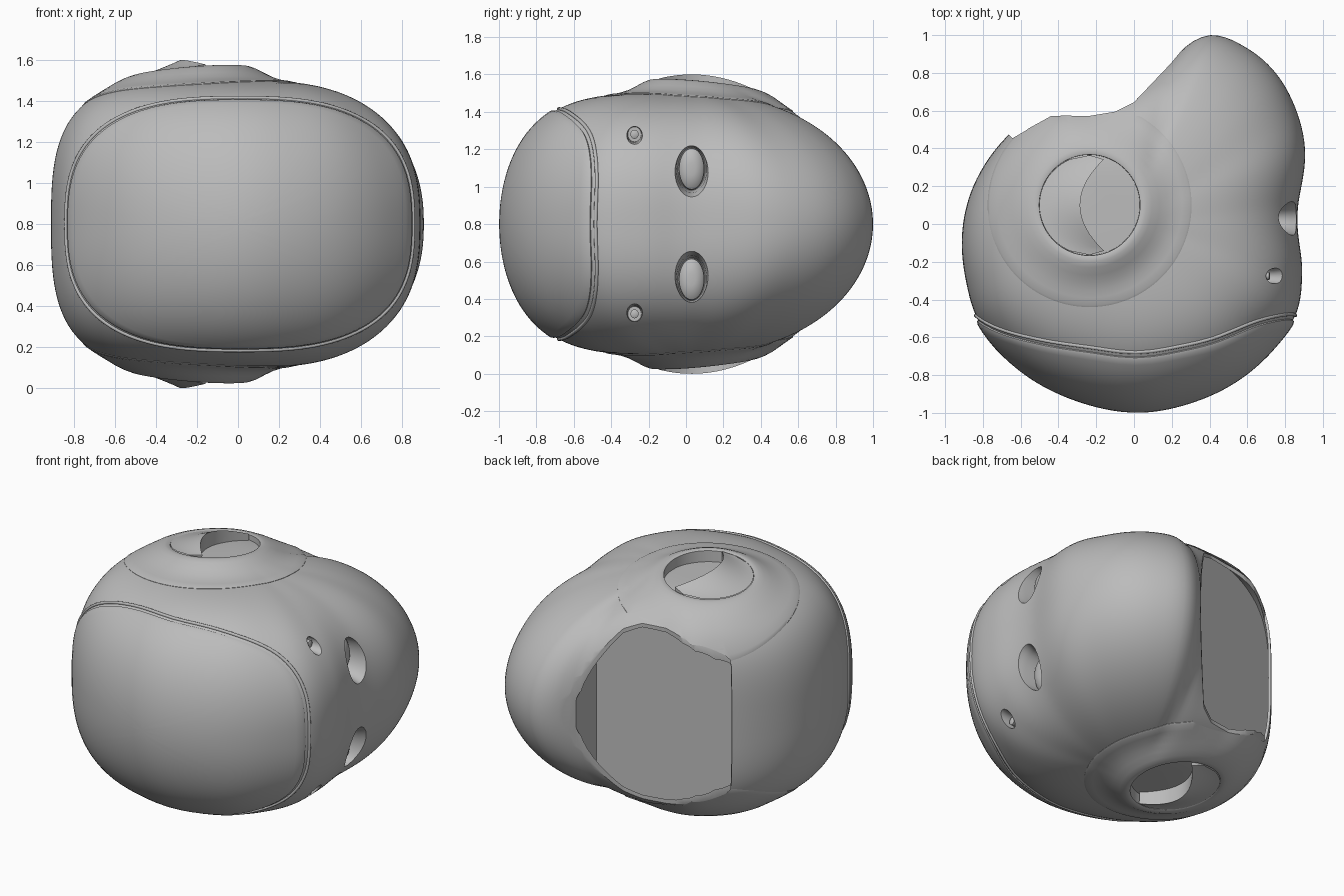
import bpy, bmesh, math
from mathutils import Vector
from mathutils.bvhtree import BVHTree

if "Cube" in bpy.data.objects:
    bpy.data.objects.remove(bpy.data.objects["Cube"])

grey = bpy.data.materials.new("plain grey")
grey.use_nodes = True
COL = (0.5, 0.5, 0.5, 1)
grey.diffuse_color = COL
grey.node_tree.nodes["Principled BSDF"].inputs["Base Color"].default_value = COL

MID, H = 0.8, 0.7

# Plan outline of the shell: x, y, and the two exponents of the vertical section
PLAN = [(0.03, -0.985, 4, 2), (0.3, -0.935, 4, 2), (0.55, -0.815, 3.9, 2.1), (0.74, -0.645, 3.5, 2.2),
        (0.86, -0.47, 3, 2.4), (0.89, -0.25, 2.6, 2.6), (0.868, -0.04, 2.6, 2.6),
        (0.872, 0.12, 2.5, 2.5), (0.905, 0.4, 2.3, 2.3), (0.86, 0.6, 2.2, 2.1), (0.75, 0.8, 2.2, 2),
        (0.6, 0.93, 2.2, 2), (0.42, 1.0, 2.2, 2), (0.3, 0.96, 2.2, 2.1), (0.19, 0.86, 2.5, 2.5),
        (0.01, 0.755, 3.3, 3.3), (-0.25, 0.68, 3.8, 3.8), (-0.47, 0.625, 4, 4), (-0.63, 0.505, 4, 4),
        (-0.76, 0.36, 4.2, 3.6), (-0.87, 0.15, 4.4, 3.2), (-0.91, -0.05, 4.5, 3),
        (-0.89, -0.3, 4.5, 2.9), (-0.82, -0.52, 4.4, 2.6), (-0.6, -0.765, 4.2, 2.3), (-0.3, -0.925, 4, 2.1)]
KEYS = sorted((math.atan2(y, x) % math.tau, math.hypot(x, y), n, m) for x, y, n, m in PLAN)


def plan(angle):
    """Smooth periodic radius and section exponents for a plan angle."""
    m = len(KEYS)
    a = angle % math.tau
    i = max((k for k in range(m) if KEYS[k][0] <= a), default=-1)
    p = [(KEYS[j % m][0] + math.tau * (j // m), *KEYS[j % m][1:]) for j in range(i - 1, i + 3)]
    h = p[2][0] - p[1][0]
    s = (a - p[1][0]) / h
    out = []
    for c in (1, 2, 3):
        d0 = (p[2][c] - p[0][c]) / (p[2][0] - p[0][0]) * h
        d1 = (p[3][c] - p[1][c]) / (p[3][0] - p[1][0]) * h
        out.append((2*s**3 - 3*s*s + 1) * p[1][c] + (s**3 - 2*s*s + s) * d0
                   + (3*s*s - 2*s**3) * p[2][c] + (s**3 - s*s) * d1)
    return out


def height(x, y):
    """Shell height above the middle plane."""
    R, n, m = plan(math.atan2(y, x))
    return H * max(0, 1 - (math.hypot(x, y) / R) ** n) ** (1 / m)


def rings_to_bmesh(rings, start=None, end=None):
    """Skin closed rings of points, with optional centre points at the ends."""
    bm = bmesh.new()
    vs = [[bm.verts.new(p) for p in ring] for ring in rings]
    N = len(rings[0])
    for a, b in zip(vs, vs[1:]):
        for j in range(N):
            bm.faces.new((a[j], a[(j+1) % N], b[(j+1) % N], b[j]))
    for pole, ring in ((start, vs[0]), (end, vs[-1])):
        if pole is not None:
            c = bm.verts.new(pole)
            for j in range(N):
                bm.faces.new((c, ring[j], ring[(j+1) % N]))
    bmesh.ops.recalc_face_normals(bm, faces=bm.faces)
    return bm


def make(name, bm, smooth=True):
    me = bpy.data.meshes.new(name)
    bm.to_mesh(me)
    ob = bpy.data.objects.new(name, me)
    bpy.context.collection.objects.link(ob)
    me.materials.append(grey)
    if smooth:
        shade(ob)
    return ob


def shade(ob):
    bpy.ops.object.select_all(action='DESELECT')
    ob.select_set(True)
    bpy.context.view_layer.objects.active = ob
    bpy.ops.object.shade_smooth_by_angle(angle=math.radians(35))


def shell_mesh(scale=1.0, N=180, M=80):
    rings = []
    for i in range(1, M):
        f = -math.pi/2 + math.pi * i / M
        ring = []
        for j in range(N):
            a = math.tau * j / N
            R, n, m = plan(a)
            r = R * scale * math.cos(f) ** (2/n)
            z = H * scale * math.copysign(abs(math.sin(f)) ** (2/m), f)
            ring.append((r * math.cos(a), r * math.sin(a), MID + z))
        rings.append(ring)
    return rings_to_bmesh(rings, (0, 0, MID - H*scale), (0, 0, MID + H*scale))


def cut(ob, bm):
    """Subtract a mesh from an object and drop the cutter."""
    cutter = make("cutter", bm, False)
    cutter.hide_render = True
    mod = ob.modifiers.new("cut", 'BOOLEAN')
    mod.operation, mod.solver, mod.object = 'DIFFERENCE', 'EXACT', cutter
    dg = bpy.context.evaluated_depsgraph_get()
    ob.data = bpy.data.meshes.new_from_object(ob.evaluated_get(dg))
    ob.modifiers.clear()
    bpy.data.objects.remove(cutter)


def half(bm, co, no, cap=True):
    """Keep the side the normal points to."""
    g = bm.verts[:] + bm.edges[:] + bm.faces[:]
    res = bmesh.ops.bisect_plane(bm, geom=g, plane_co=co, plane_no=no, clear_inner=True)
    if cap:
        edges = [e for e in res["geom_cut"] if isinstance(e, bmesh.types.BMEdge)]
        bmesh.ops.contextual_create(bm, geom=edges)


# Shell with a neck opening, a recessed neck plate and vents
bm = shell_mesh()
tree = BVHTree.FromBMesh(bm)
shell = make("helmet_shell", bm, False)

NECK = [(0.32, 1.0), (0.195, 0.85), (0.0, 0.645), (-0.1, 0.595), (-0.25, 0.57), (-0.38, 0.575), (-0.46, 0.56),
        (-0.56, 0.505), (-0.635, 0.445), (-0.72, 0.53), (-0.7, 0.9), (-0.5, 1.2), (0.32, 1.2)]
cavity = shell_mesh(0.98, 120, 50)
half(cavity, (-0.25, 0.5, 0), (-0.26, 0.965, 0))
half(cavity, (0.21, 0.627, 0), (-0.99, -0.05, 0))
cut(shell, cavity)
cut(shell, rings_to_bmesh([[(x, y, z) for x, y in NECK] for z in (-0.2, 1.8)],
                          (-0.3, 0.8, -0.2), (-0.3, 0.8, 1.8)))


def oval(y, z, ry, rz, sections, N=40):
    """Oval solid along x; sections are (x, size)."""
    rings = [[(x, y + ry*s*math.cos(math.tau*j/N), z + rz*s*math.sin(math.tau*j/N))
              for j in range(N)] for x, s in sections]
    return rings_to_bmesh(rings, (sections[0][0], y, z), (sections[-1][0], y, z))


for side in (-1, 1):
    cut(shell, oval(0.03, MID + side*0.295, 0.085, 0.135, [(0.70, 0.85), (0.80, 0.95), (0.83, 1.03), (1.0, 1.5)]))
    cut(shell, oval(-0.275, MID + side*0.48, 0.045, 0.05, [(0.67, 0.8), (0.74, 0.9), (0.9, 1.5)]))
    make("vent_plug", oval(0.03, MID + side*0.295, 0.07, 0.115, [(0.69, 1), (0.735, 0.95), (0.755, 0.7), (0.762, 0.3)]))
    make("small_vent_pin", oval(-0.275, MID + side*0.48, 0.022, 0.024, [(0.66, 1), (0.715, 1), (0.72, 0.6)], 20))
shade(shell)


# Visor laid over the front of the shell
def front_hit(rho, t):
    c, s = math.cos(t), math.sin(t)
    x = 0.008 + 0.835 * rho * math.copysign(abs(c) ** 0.74, c)
    z = MID + 0.603 * rho * math.copysign(abs(s) ** 0.74, s)
    co, no, _, _ = tree.ray_cast(Vector((x, -3, z)), Vector((0, 1, 0)))
    return co, no


S = 128
angles = [math.tau * j / S for j in range(S)]
rings = []
for rho, lift in [(k/24, 0.014) for k in range(1, 24)] + [(0.985, 0.014), (0.997, 0.008), (1, -0.03)]:
    ring = []
    for t in angles:
        co, no = front_hit(rho, t)
        ring.append(co + no * lift)
    rings.append(ring)
co, no = front_hit(0, 0)
make("visor", rings_to_bmesh(rings, co + no*0.014))

# Raised seal that runs around the visor
edge = [front_hit(1, t) for t in angles]
cu = bpy.data.curves.new("visor_seal", 'CURVE')
cu.dimensions = '3D'
cu.bevel_depth, cu.bevel_resolution = 0.01, 3
sp = cu.splines.new('POLY')
sp.points.add(S - 1)
sp.use_cyclic_u = True
for j, (co, no) in enumerate(edge):
    along = edge[(j+1) % S][0] - edge[j-1][0]
    out = along.cross(no).normalized()
    if out.dot(co - Vector((0, co.y, MID))) < 0:
        out.negate()
    p = tree.find_nearest(co + out * 0.025)[0]
    sp.points[j].co = (*p, 1)
seal = bpy.data.objects.new("visor_seal", cu)
bpy.context.collection.objects.link(seal)
cu.materials.append(grey)

# Ear pods: flared dish, recessed hub and a curved scoop, mirrored top and bottom
CX, CY = -0.235, 0.10


def hub(x, y):
    """Tilted plane of the hub edge, above the middle plane."""
    return 0.74 + 0.085 * (x - CX) - 0.10 * (y - CY)


POD = [(0.54, 0, -0.02), (0.54, 0, 0.002), (0.53, 0, 0.006), (0.49, 0.01, 0.006), (0.45, 0.06, 0.006),
       (0.41, 0.18, 0.006), (0.37, 0.42, 0.005), (0.33, 0.78, 0), (0.30, 0.96, 0), (0.275, 1, 0),
       (0.267, 1, -0.004), (0.265, 1, -0.075)]
for name, side in (("upper", 1), ("lower", -1)):
    rings = []
    for r, w, lift in POD:
        ring = []
        for t in angles:
            x, y = CX + r*math.cos(t), CY + r*math.sin(t)
            ring.append((x, y, MID + side * ((1-w)*height(x, y) + w*hub(x, y) + lift)))
        rings.append(ring)
    bm = rings_to_bmesh(rings, None, (CX, CY, MID + side*0.665))
    half(bm, (0, 0.572, 0), (0, -1, 0), False)
    half(bm, (-0.46, 0.56, 0), (0.5, -0.866, 0), False)
    make(name + "_ear_pod", bm)

    # Scoop rising from the hub edge to an arched crest
    bm = bmesh.new()
    rows = []
    for i in range(25):
        v = -1 + 2*i/24
        y = CY + 0.264 * v
        rim = 0.266 * math.sqrt(max(0, 1 - v*v))
        x0 = CX - rim
        x1 = max(x0, min(CX + 0.10 * v*v - 0.05 * (1 - v*v), CX + rim))
        row = []
        for k in range(7):
            x = x0 + (x1 - x0) * k / 6
            row.append((x, y, MID + side * (hub(x, y) - 0.002 + 0.063 * (1 - v*v) * (k/6)**1.3)))
        rows.append([bm.verts.new(p) for p in row + [(x1 - 0.005, y, MID + side*0.66)]])
    for a, b in zip(rows, rows[1:]):
        for k in range(7):
            bm.faces.new((a[k], a[k+1], b[k+1], b[k]))
    bmesh.ops.remove_doubles(bm, verts=bm.verts, dist=1e-5)
    bmesh.ops.recalc_face_normals(bm, faces=bm.faces)
    if sum(f.normal.z for f in bm.faces) * side < 0:
        bmesh.ops.reverse_faces(bm, faces=bm.faces)
    make(name + "_ear_scoop", bm)
